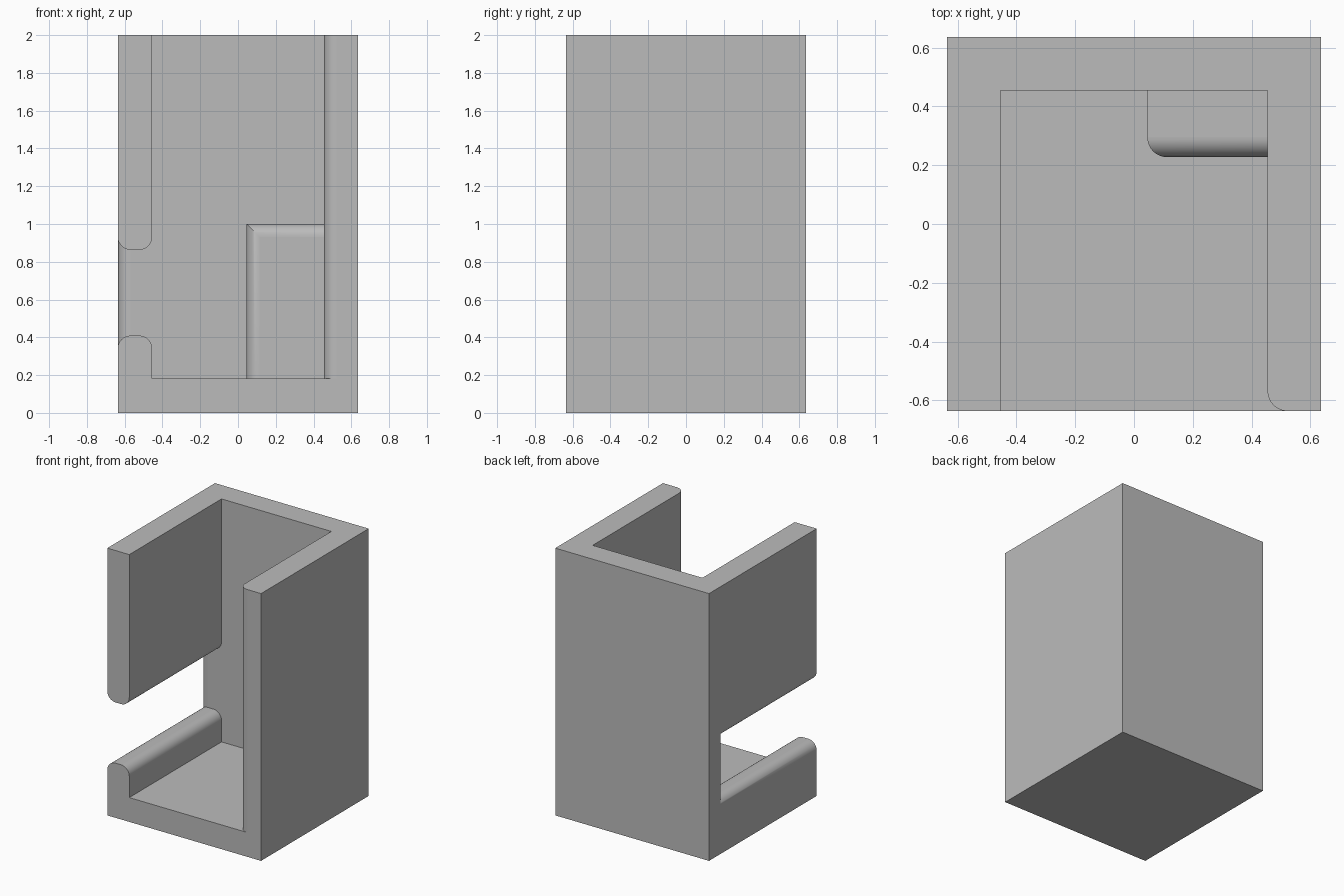
import bpy, bmesh
from math import sin, cos, pi

if "Cube" in bpy.data.objects:
    bpy.data.objects.remove(bpy.data.objects["Cube"], do_unlink=True)

UNIT = 2 / 11                 # wall thickness
OUT, INN = 3.5 * UNIT, 2.5 * UNIT
R = 0.068                     # edge rounding radius
STEPS = 12

# Rounded edge: depth below the face, and how far the side steps back there
ROUND = [(R * (1 - cos(a)), R * (1 - sin(a)))
         for a in (i * pi / 2 / STEPS for i in range(STEPS + 1))]


def loft(name, axis, sections):
    """Skin rectangles (position, lo_a, hi_a, lo_b, hi_b) along an axis."""
    bm = bmesh.new()
    rings = []
    for p, a0, a1, b0, b1 in sections:
        ring = []
        for a, b in ((a0, b0), (a1, b0), (a1, b1), (a0, b1)):
            co = [a, b]
            co.insert(axis, p)
            ring.append(bm.verts.new(co))
        rings.append(ring)
    for low, high in zip(rings, rings[1:]):
        for i in range(4):
            j = (i + 1) % 4
            bm.faces.new((low[i], low[j], high[j], high[i]))
    bm.faces.new(rings[0])
    bm.faces.new(rings[-1])
    bmesh.ops.recalc_face_normals(bm, faces=bm.faces)
    mesh = bpy.data.meshes.new(name)
    bm.to_mesh(mesh)
    bm.free()
    obj = bpy.data.objects.new(name, mesh)
    bpy.context.collection.objects.link(obj)
    return obj


def combine(body, tool, operation):
    """Apply a boolean to the body and remove the tool."""
    tool.hide_render = True
    mod = body.modifiers.new(tool.name, "BOOLEAN")
    mod.operation = operation
    mod.solver = "EXACT"
    mod.object = tool
    bpy.context.view_layer.objects.active = body
    bpy.ops.object.modifier_apply(modifier=mod.name)
    bpy.data.objects.remove(tool, do_unlink=True)


# Outer block
holder = loft("open_front_holder", 1, [(y, -OUT, OUT, 0, 2) for y in (-OUT, OUT)])

# Cavity, open at front and top, with one rounded front edge
cavity = [(-1, -INN, INN + R, UNIT, 3)]
cavity += [(-OUT + u, -INN, INN + d, UNIT, 3) for u, d in ROUND]
cavity += [(INN, -INN, INN, UNIT, 3)]
combine(holder, loft("cavity_cutter", 1, cavity), "DIFFERENCE")

# Side slot, rounded on the outside, and above and below on the inside
low, high = 2.25 * UNIT, 4.75 * UNIT
slot = [(-1, -1, INN + R, low - R, high + R)]
slot += [(-OUT + u, -1, INN + d, low - d, high + d) for u, d in ROUND]
slot += [(-INN - u, -1, INN, low - d, high + d) for u, d in reversed(ROUND)]
slot += [(-INN + 0.1, -1, INN, low - R, high + R)]
combine(holder, loft("slot_cutter", 0, slot), "DIFFERENCE")

# Inner corner block, rounded along its front top and front side edges
left, front = 0.25 * UNIT, 1.25 * UNIT
block = [(front + u, left + d, INN + 0.05, UNIT - 0.05, 1 - d) for u, d in ROUND]
block += [(INN + 0.05, left, INN + 0.05, UNIT - 0.05, 1)]
combine(holder, loft("corner_block", 1, block), "UNION")

# Smooth only the rounded edges; flat walls stay flat
mesh = holder.data
for poly in mesh.polygons:
    poly.use_smooth = True
mesh.set_sharp_from_angle(angle=pi / 6)
for poly in mesh.polygons:
    poly.use_smooth = max(abs(c) for c in poly.normal) < 0.9999

# Single grey colour
grey = bpy.data.materials.new("plain_grey")
grey.use_nodes = True
colour = (0.5, 0.5, 0.5, 1)
grey.diffuse_color = colour
grey.node_tree.nodes["Principled BSDF"].inputs["Base Color"].default_value = colour
mesh.materials.clear()
mesh.materials.append(grey)
for poly in mesh.polygons:
    poly.material_index = 0
